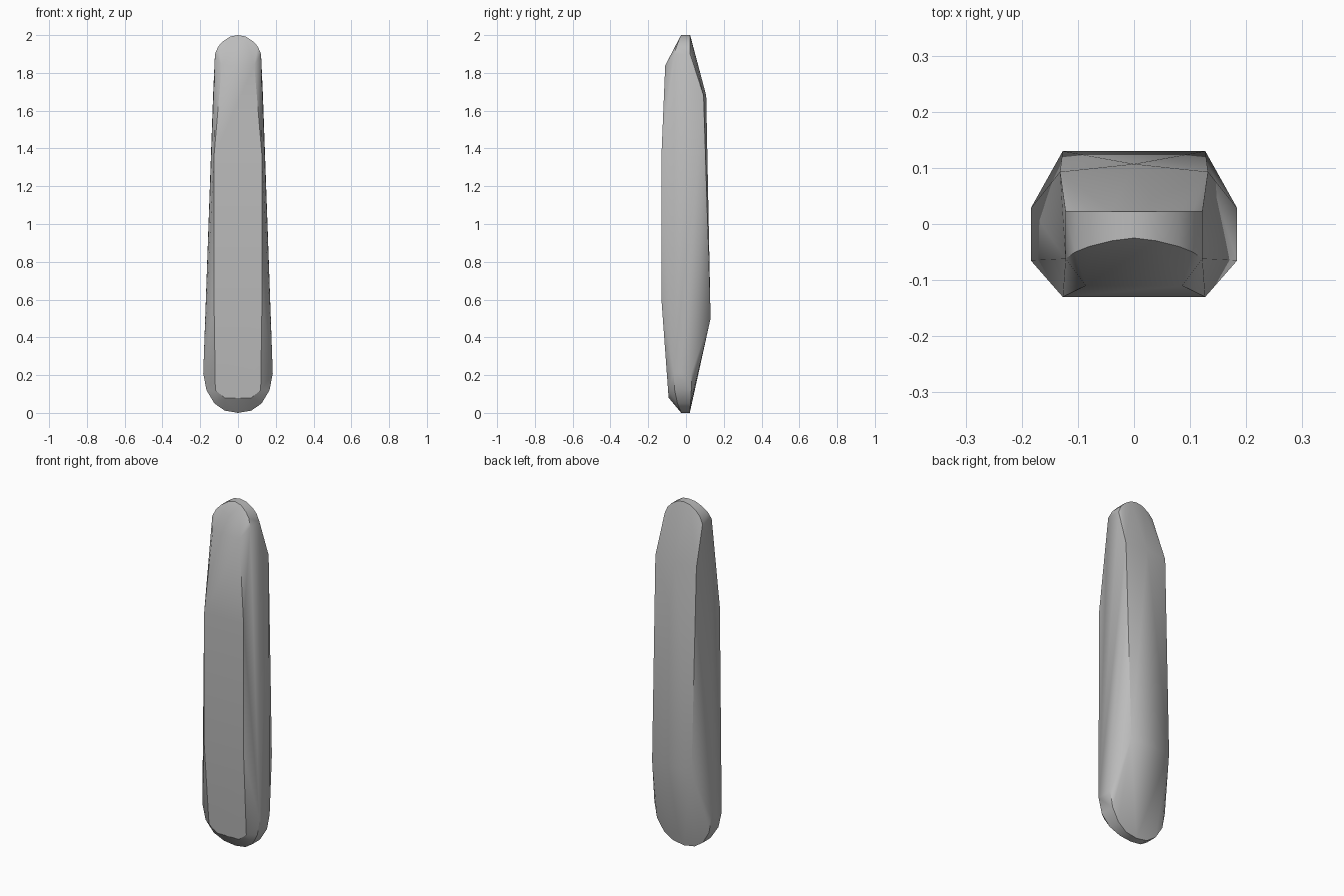
import bpy
import bmesh
import math

cube = bpy.data.objects.get("Cube")
if cube:
    bpy.data.objects.remove(cube)

# Single neutral grey material
grey = bpy.data.materials.new("plain grey")
grey.use_nodes = True
colour = (0.5, 0.5, 0.5, 1)
grey.diffuse_color = colour
grey.node_tree.nodes["Principled BSDF"].inputs["Base Color"].default_value = colour

# Half outline of the rim: half width, front y, back y, height
rim = [
    (0, -0.025, 0.022, 2.0), (0.04, -0.03, 0.022, 1.993),
    (0.08, -0.04, 0.022, 1.967), (0.105, -0.05, 0.022, 1.94),
    (0.122, -0.062, 0.022, 1.9),
    (0.184, -0.065, 0.028, 0.21), (0.167, -0.06, 0.028, 0.12),
    (0.125, -0.045, 0.024, 0.05), (0.07, -0.03, 0.02, 0.012),
    (0, -0.025, 0.02, 0),
]

# Half outlines of the broad front and back faces: half width, y, height
faces = [
    (0.086, -0.11, 1.84), (0.127, -0.13, 1.36), (0.127, -0.13, 0.6),
    (0.12, -0.095, 0.12), (0.07, -0.092, 0.08),
    (0.132, 0.093, 1.68), (0, 0.107, 1.68), (0.127, 0.13, 0.5),
]

points = [(x, y, z) for x, front, back, z in rim for y in (front, back)] + faces

# Faceted tapered body wrapped around the mirrored outlines
bm = bmesh.new()
for x, y, z in points:
    for side in ((1, -1) if x else (1,)):
        bm.verts.new((side * x, y, z))
hull = bmesh.ops.convex_hull(bm, input=bm.verts)
loose = [v for v in bm.verts if not v.link_faces]
bmesh.ops.delete(bm, geom=loose, context='VERTS')
bmesh.ops.dissolve_limit(bm, angle_limit=math.radians(1),
                         verts=bm.verts, edges=bm.edges)
bmesh.ops.recalc_face_normals(bm, faces=bm.faces)

mesh = bpy.data.meshes.new("tapered_body")
bm.to_mesh(mesh)
bm.free()
mesh.materials.append(grey)
body = bpy.data.objects.new("tapered_body", mesh)
bpy.context.collection.objects.link(body)

# Soft shading with crisp edges
bpy.ops.object.select_all(action='DESELECT')
body.select_set(True)
bpy.context.view_layer.objects.active = body
bpy.ops.object.shade_smooth_by_angle(angle=math.radians(30))
